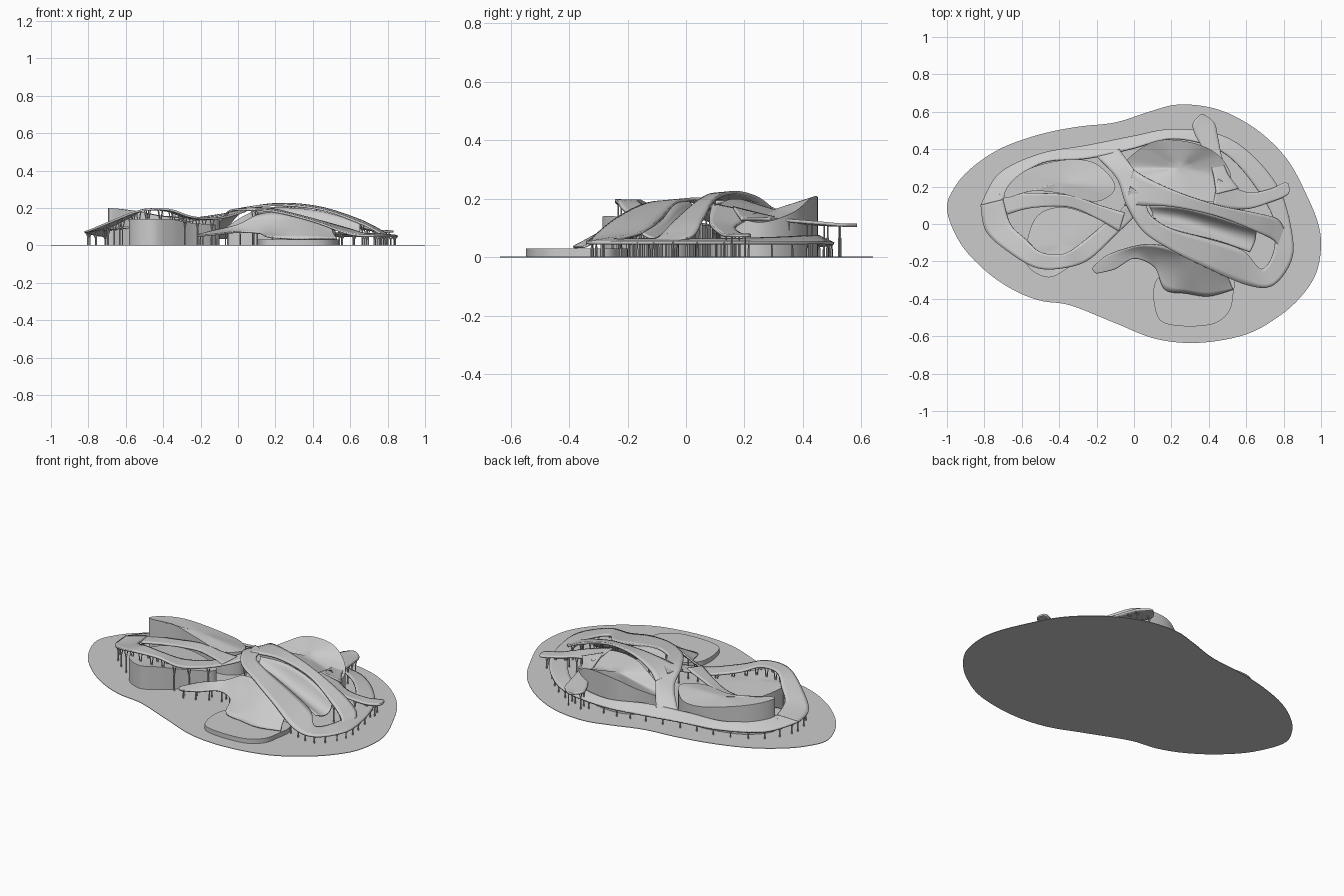
import bpy, bmesh, math
from mathutils import Vector


def catmull(rows, steps, closed=False):
    """Smoothly interpolate tuples of any length."""
    n, out = len(rows), []
    get = (lambda i: rows[i % n]) if closed else (lambda i: rows[max(0, min(n - 1, i))])
    for i in range(n if closed else n - 1):
        a, b, c, d = get(i - 1), get(i), get(i + 1), get(i + 2)
        for k in range(steps):
            t = k / steps
            out.append(tuple(0.5 * (2 * q + (r - p) * t + (2 * p - 5 * q + 4 * r - s) * t * t
                                    + (3 * q - p - 3 * r + s) * t ** 3)
                             for p, q, r, s in zip(a, b, c, d)))
    if not closed:
        out.append(rows[-1])
    return out


def across(row, t):
    """Point across a row: straight for two points, parabola for three."""
    p = [Vector(row[i:i + 3]) for i in range(0, len(row), 3)]
    if len(p) == 2:
        return p[0].lerp(p[1], t)
    return p[0] * (2 * t - 1) * (t - 1) + p[1] * 4 * t * (1 - t) + p[2] * t * (2 * t - 1)


def finish(name, bm):
    bmesh.ops.recalc_face_normals(bm, faces=bm.faces[:])
    me = bpy.data.meshes.new(name)
    bm.to_mesh(me)
    bm.free()
    ob = bpy.data.objects.new(name, me)
    bpy.context.collection.objects.link(ob)
    bpy.ops.object.select_all(action='DESELECT')
    ob.select_set(True)
    bpy.context.view_layer.objects.active = ob
    bpy.ops.object.shade_smooth_by_angle(angle=math.radians(35))
    return ob


def ribbon(name, rows, thick=0.011, cross=6):
    bm = bmesh.new()
    grid = [[bm.verts.new(across(r, j / cross)) for j in range(cross + 1)] for r in catmull(rows, 10)]
    for a, b in zip(grid, grid[1:]):
        for j in range(cross):
            bm.faces.new((a[j], a[j + 1], b[j + 1], b[j]))
    ob = finish(name, bm)
    mod = ob.modifiers.new("thickness", 'SOLIDIFY')
    mod.thickness, mod.offset = thick, 0


def volume(name, outline):
    """Closed curved wall with a roof whose height follows the outline."""
    bm = bmesh.new()
    pts = [Vector(p) for p in catmull(outline, 8, True)]
    n = len(pts)
    mid = sum(pts, Vector()) / n
    low = [bm.verts.new((p.x, p.y, 0)) for p in pts]
    rings = [[bm.verts.new(p.lerp(mid, f)) for p in pts] for f in (0, 0.35, 0.7)]
    peak = bm.verts.new(mid)
    bm.faces.new(low[::-1])
    for a, b in zip([low] + rings, rings):
        for i in range(n):
            k = (i + 1) % n
            bm.faces.new((a[i], a[k], b[k], b[i]))
    for i in range(n):
        bm.faces.new((rings[-1][i], rings[-1][(i + 1) % n], peak))
    finish(name, bm)


# Ground plate
plate = [(-1, .08), (-.95, .21), (-.85, .315), (-.7, .41), (-.5, .48), (-.3, .52), (-.1, .543),
         (.08, .6), (.23, .638), (.4, .625), (.55, .57), (.7, .47), (.83, .33), (.93, .14), (.985, 0),
         (1, -.12), (.975, -.26), (.9, -.38), (.78, -.49), (.6, -.59), (.35, -.635), (.12, -.615),
         (-.1, -.53), (-.34, -.435), (-.5, -.41), (-.65, -.35), (-.8, -.245), (-.93, -.1)]
volume("ground_plate", [(x, y, .003) for x, y in plate])

# Outer ring that sweeps back over the middle of the building
ring = [(-.82, .1, .07, -.7, .13, .09), (-.72, .27, .05, -.64, .23, .08),
        (-.5, .375, .04, -.48, .33, .07), (-.25, .42, .04, -.25, .35, .07),
        (0, .47, .04, -.02, .4, .08), (.2, .505, .045, .2, .455, .07),
        (.45, .48, .05, .42, .41, .07), (.63, .37, .05, .56, .31, .065),
        (.78, .18, .05, .7, .12, .06), (.845, -.05, .05, .75, 0, .06),
        (.84, -.2, .05, .745, -.15, .06), (.74, -.33, .05, .68, -.24, .06),
        (.6, -.325, .06, .58, -.14, .09), (.4, -.24, .13, .4, -.08, .14),
        (.2, -.14, .18, .2, -.025, .19), (.05, -.04, .19, .08, .06, .2),
        (-.04, .1, .185, .06, .2, .2), (-.09, .24, .14, 0, .29, .165),
        (-.2, .36, .07, -.08, .4, .07)]
ribbon("outer_ring_roof", ring)

# Left front loop rising over the round hall
loop = [(-.82, .1, .07, -.7, .13, .09), (-.79, -.04, .08, -.66, 0, .11),
        (-.67, -.15, .13, -.58, -.08, .15), (-.52, -.235, .185, -.5, -.15, .19),
        (-.37, -.235, .19, -.38, -.16, .185), (-.24, -.19, .15, -.28, -.1, .15),
        (-.1, -.06, .145, -.16, 0, .14), (.03, .07, .18, -.05, .1, .17),
        (.05, .15, .2, -.02, .2, .19)]
ribbon("left_loop_roof", loop)

# Long ribbon from the centre to the right end
long_ribbon = [(0, .29, .17, -.05, .1, .175), (.08, .24, .205, .04, .1, .2),
               (.25, .165, .222, .22, .09, .215), (.45, .1, .2, .45, .04, .19),
               (.65, .06, .135, .65, -.04, .12), (.76, .03, .08, .75, -.09, .07),
               (.8, -.02, .055, .78, -.14, .05)]
ribbon("long_ribbon_roof", long_ribbon)

# Strip between the two left halls
ribbon("middle_strip_roof", [(-.72, .16, .08, -.68, .05, .09), (-.55, .165, .1, -.55, .085, .1),
                             (-.35, .155, .13, -.35, .09, .12), (-.18, .1, .15, -.2, .03, .14),
                             (-.05, .06, .17, -.08, -.04, .155)])

# Canopies with rounded ends behind and to the right
lobe_back = [(.355, .585, .11, .375, .585, .11), (.315, .54, .11, .43, .54, .11),
             (.325, .48, .112, .45, .46, .117), (.38, .38, .12, .47, .36, .125),
             (.42, .28, .14, .5, .27, .13), (.44, .16, .17, .56, .19, .13)]
lobe_right = [(.45, .24, .15, .42, .09, .18), (.6, .17, .105, .6, .08, .12),
              (.72, .185, .08, .74, .12, .08), (.8, .22, .075, .82, .155, .075),
              (.825, .215, .075, .832, .19, .075)]
ribbon("back_canopy", lobe_back)
ribbon("right_canopy", lobe_right)

# Sunken roof between the long ribbon and the ring
ribbon("sunken_roof", [(.08, .1, .19, .1, .05, .16, .1, .01, .19),
                       (.25, .09, .2, .25, .03, .13, .25, -.04, .18),
                       (.45, .04, .18, .45, -.02, .1, .45, -.09, .12),
                       (.65, -.03, .12, .65, -.08, .065, .62, -.15, .08)], .008, 10)

# Front shell pouring down onto the terrace
shell = [(-.215, -.225, .055, -.22, -.245, .052, -.2, -.265, .05),
         (-.14, -.165, .075, -.12, -.205, .068, -.1, -.24, .06),
         (0, -.12, .11, 0, -.15, .085, 0, -.185, .07),
         (.1, -.11, .16, .1, -.17, .1, .11, -.23, .065),
         (.2, -.13, .175, .18, -.22, .09, .165, -.35, .045),
         (.3, -.17, .155, .29, -.26, .1, .28, -.37, .035),
         (.4, -.21, .13, .4, -.28, .09, .4, -.385, .035),
         (.5, -.25, .095, .51, -.3, .06, .53, -.35, .035)]
ribbon("front_shell", shell, .008, 10)

# Enclosed halls and terrace
volume("back_left_hall", [(-.69, .14, .2), (-.66, .22, .19), (-.55, .3, .17), (-.35, .345, .13),
                          (-.2, .32, .12), (-.1, .2, .14), (-.2, .12, .14), (-.4, .165, .155),
                          (-.55, .175, .185)])
volume("round_hall", [(-.58, -.13, .14), (-.565, -.23, .14), (-.46, -.285, .14), (-.36, -.24, .14),
                      (-.25, -.15, .12), (-.12, -.05, .11), (-.2, .03, .11), (-.38, .09, .11),
                      (-.52, .04, .12)])
volume("back_right_hall", [(-.06, .3, .1), (.03, .4, .15), (.15, .45, .2), (.33, .43, .205),
                           (.46, .36, .15), (.52, .24, .12), (.45, .12, .17), (.25, .16, .2),
                           (.08, .24, .18)])
volume("front_terrace", [(.12, -.3, .03), (.12, -.48, .03), (.2, -.54, .03), (.4, -.54, .03),
                         (.5, -.48, .03), (.53, -.38, .03), (.52, -.25, .03), (.3, -.2, .03)])

# Slim columns under the roof edges
posts = bmesh.new()


def post(a, b, radius=.004):
    d = b - a
    m = d.to_track_quat('Z', 'Y').to_matrix().to_4x4()
    m.translation = (a + b) / 2
    bmesh.ops.create_cone(posts, cap_ends=True, segments=6, radius1=radius, radius2=radius,
                          depth=d.length, matrix=m)


def columns(rows, every, sides=(.12,), branch=True):
    for i, r in enumerate(catmull(rows, 10)):
        if i % every == every // 2:
            for s in sides:
                top = across(r, s)
                foot, fork = Vector((top.x, top.y, 0)), Vector((top.x, top.y, top.z * .6))
                post(foot, fork)
                for dx in ((-.012, .012) if branch else (0,)):
                    post(fork, top + Vector((dx, 0, 0)), .003)


columns(ring[:13], 4)
columns(ring[12:16], 6, (.1, .9))
columns(loop[:7], 5, (.12, .88))
columns(long_ribbon[2:], 6, (.1, .9))
columns(lobe_back[1:5], 6, (.15, .85))
columns(lobe_right[1:4], 5, (.15, .85))
columns(shell[:4], 6, (.2, .8), False)
finish("columns", posts)
